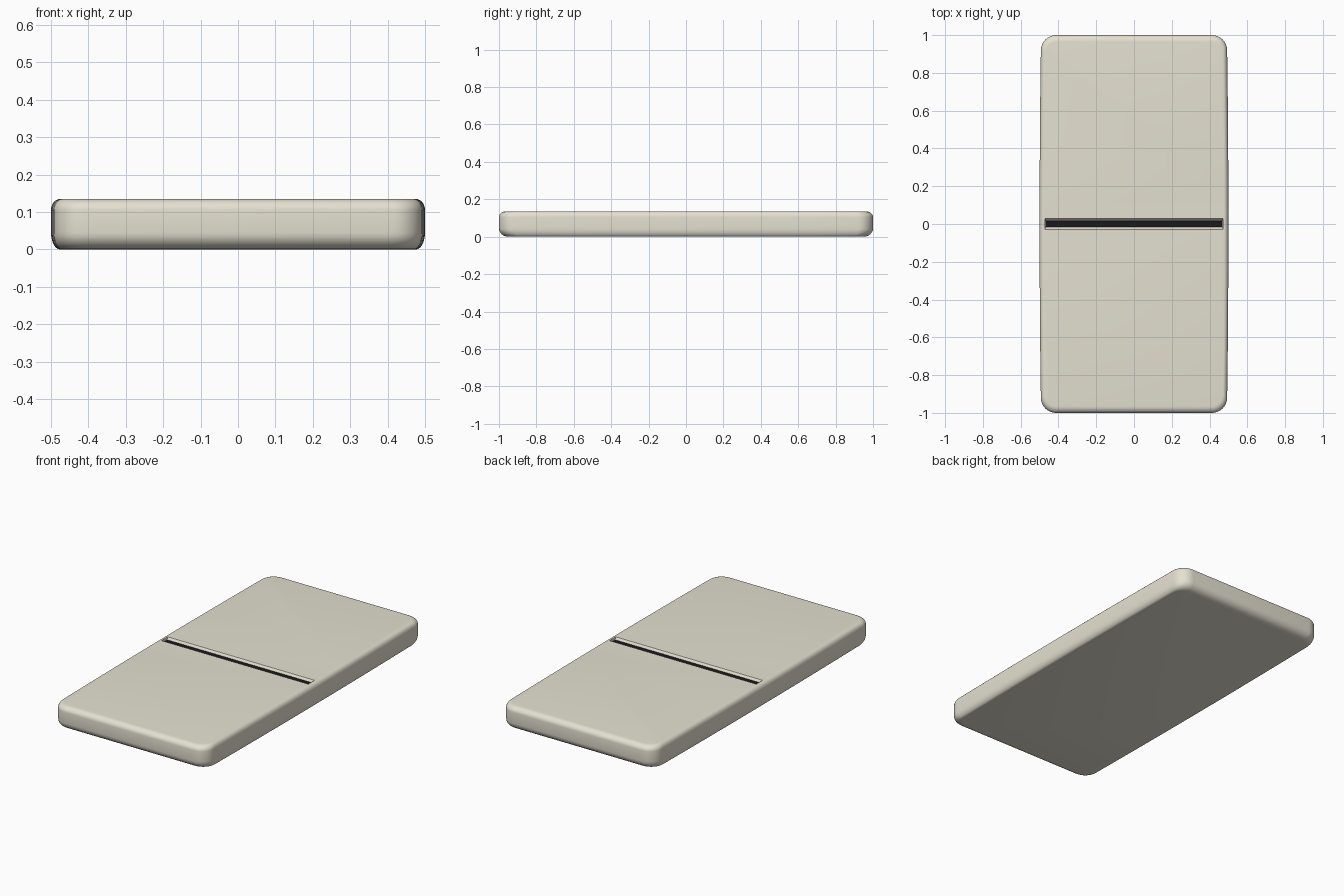
import bpy, bmesh, math

if "Cube" in bpy.data.objects:
    bpy.data.objects.remove(bpy.data.objects["Cube"])

HX, HY, H = 0.5, 1.0, 0.135


def ring(ix, iy, z, r):
    """Rounded rectangle inset by ix, iy, with faintly bowed long sides."""
    ax, ay, pts = HX - ix, HY - iy, []
    for k, (sx, sy) in enumerate([(1, 1), (-1, 1), (-1, -1), (1, -1)]):
        for i in range(9):
            a = math.pi / 2 * (k + i / 8)
            pts.append((sx * (ax - r) + r * math.cos(a), sy * (ay - r) + r * math.sin(a)))
        if k in (0, 2):
            continue
        side = pts[-1][0]
        for t in range(1, 8):
            y0 = sy * (ay - r)
            pts.append((side, y0 - 2 * y0 * t / 8))
    return [(x * (1 - 0.016 * y * y), y, z) for x, y in pts]


def loft(name, rings):
    bm = bmesh.new()
    loops = [[bm.verts.new(p) for p in r] for r in rings]
    n = len(loops[0])
    for a, b in zip(loops, loops[1:]):
        for i in range(n):
            bm.faces.new((a[i], a[(i + 1) % n], b[(i + 1) % n], b[i]))
    bm.faces.new(loops[0][::-1])
    bm.faces.new(loops[-1])
    bmesh.ops.recalc_face_normals(bm, faces=bm.faces)
    me = bpy.data.meshes.new(name)
    bm.to_mesh(me)
    bm.free()
    ob = bpy.data.objects.new(name, me)
    bpy.context.collection.objects.link(ob)
    return ob


def rect(x, y, z):
    return [(x, y, z), (-x, y, z), (-x, -y, z), (x, -y, z)]


def paint(ob, name, color):
    mat = bpy.data.materials.new(name)
    mat.diffuse_color = color
    mat.use_nodes = True
    mat.node_tree.nodes["Principled BSDF"].inputs["Base Color"].default_value = mat.diffuse_color
    ob.data.materials.append(mat)


# Tile body: rounded lower edge, tighter upper edge
rings = []
for i in range(7):
    a = math.pi / 2 * i / 6
    rings.append(ring(0.024 * (1 - math.sin(a)), 0.05 * (1 - math.sin(a)),
                      0.045 * (1 - math.cos(a)), 0.08 - 0.015 * (1 - math.sin(a))))
for i in range(7):
    a = math.pi / 2 * i / 6
    c = 1 - math.cos(a)
    rings.append(ring(0.024 * c, 0.035 * c, H - 0.03 + 0.03 * math.sin(a), 0.08 - 0.015 * c))
tile = loft("tile_body", rings)
paint(tile, "ivory", (0.78, 0.75, 0.64, 1))

# Dividing groove with sloping walls
cutter = loft("groove_cutter", [rect(0.468, 0.017, 0.118), rect(0.472, 0.03, H + 0.002)])
cutter.hide_render = True
cutter.hide_set(True)
cut = tile.modifiers.new("groove", 'BOOLEAN')
cut.operation = 'DIFFERENCE'
cut.object = cutter
cut.solver = 'EXACT'

bpy.context.view_layer.objects.active = tile
tile.select_set(True)
bpy.ops.object.modifier_apply(modifier="groove")
bpy.ops.object.shade_smooth_by_angle(angle=math.radians(35))
bpy.data.objects.remove(cutter)

# Black line in the groove
line = loft("dividing_line", [rect(0.466, 0.016, 0.112), rect(0.466, 0.016, 0.124)])
paint(line, "black", (0.01, 0.01, 0.012, 1))
